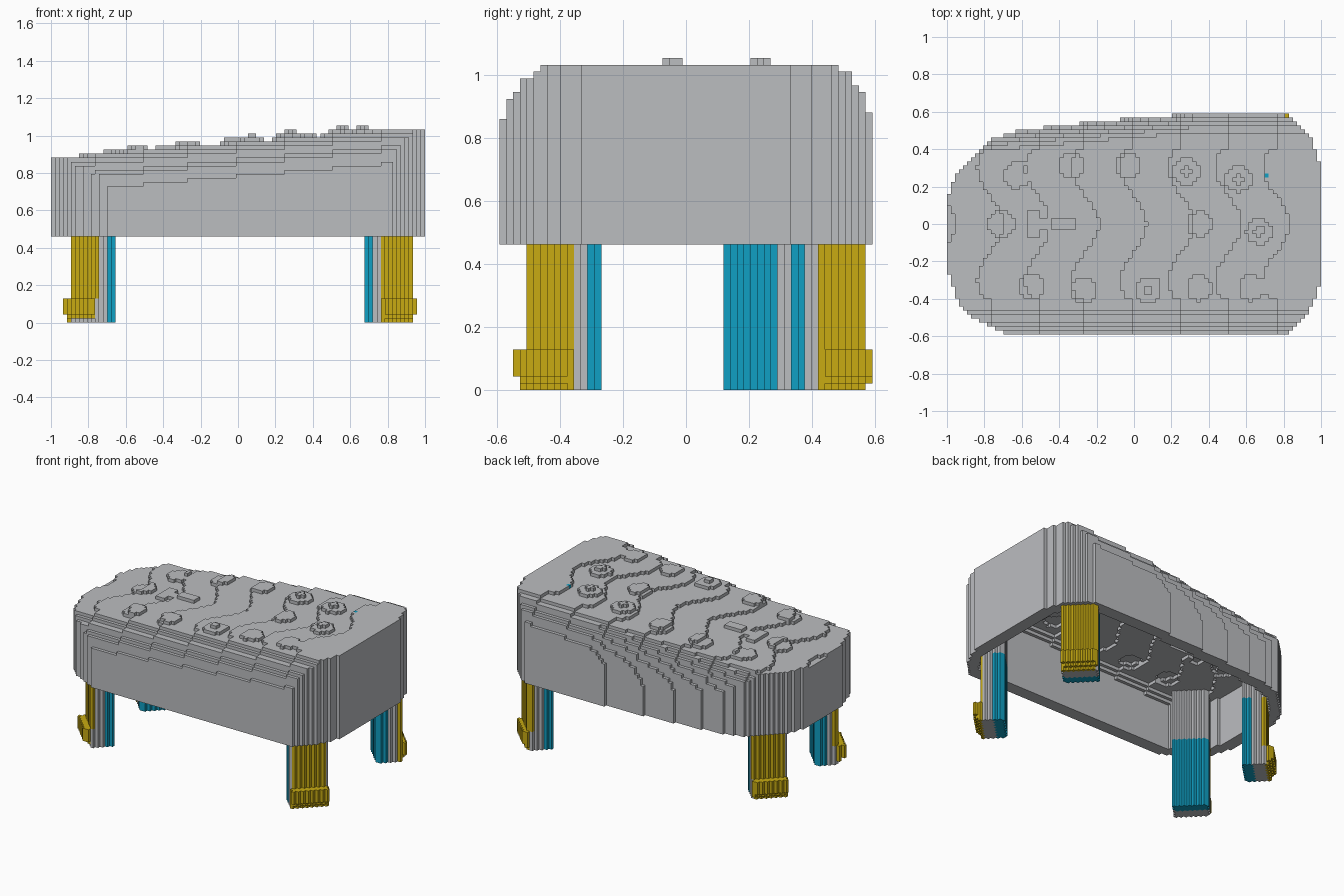
import bpy
import bmesh
import math

cube = bpy.data.objects.get("Cube")
if cube:
    bpy.data.objects.remove(cube, do_unlink=True)

NX, NY = 93, 55
V = 2 / NX                 # block size
RIM = 0.462                # underside of the body


def material(name, rgb):
    m = bpy.data.materials.new(name)
    m.use_nodes = True
    m.diffuse_color = (*rgb, 1)
    m.node_tree.nodes["Principled BSDF"].inputs["Base Color"].default_value = (*rgb, 1)
    return m


GREY, YELLOW, CYAN = range(3)
MATERIALS = [material("light grey", (0.50, 0.51, 0.53)),
             material("mustard yellow", (0.58, 0.41, 0.006)),
             material("bright cyan", (0.005, 0.35, 0.55))]


def px(i):
    return (i + 0.5 - NX / 2) * V


def py(j):
    return (j + 0.5 - NY / 2) * V


# Mesh the exposed sides of a set of blocks {(i, j, k): colour}
def block_object(name, cells, floor=0.0):
    bm = bmesh.new()
    verts = {}

    def vert(c):
        if c not in verts:
            verts[c] = bm.verts.new(((c[0] - NX / 2) * V, (c[1] - NY / 2) * V,
                                     max(c[2] * V, floor)))
        return verts[c]

    for cell, colour in cells.items():
        for axis in range(3):
            a, b = (axis + 1) % 3, (axis + 2) % 3
            for side in (0, 1):
                near = list(cell)
                near[axis] += 2 * side - 1
                if tuple(near) in cells:
                    continue
                loop = []
                for da, db in ((0, 0), (1, 0), (1, 1), (0, 1)):
                    c = list(cell)
                    c[axis] += side
                    c[a] += da
                    c[b] += db
                    loop.append(vert(tuple(c)))
                face = bm.faces.new(loop if side else loop[::-1])
                face.material_index = colour
    mesh = bpy.data.meshes.new(name)
    bm.to_mesh(mesh)
    bm.free()
    for m in MATERIALS:
        mesh.materials.append(m)
    obj = bpy.data.objects.new(name, mesh)
    bpy.context.collection.objects.link(obj)
    return obj


def interpolate(points, x):
    for (x0, y0), (x1, y1) in zip(points, points[1:]):
        if x0 <= x <= x1:
            return y0 + (y1 - y0) * (x - x0) / (x1 - x0)
    return None


# Plan outline: front and back edges along x
FRONT = [(-1, -0.22), (-0.95, -0.40), (-0.88, -0.49), (-0.68, -0.595),
         (0.82, -0.595), (0.92, -0.50), (0.97, -0.40), (1, -0.29)]
BACK = [(-1, 0.12), (-0.96, 0.26), (-0.88, 0.34), (-0.75, 0.46), (-0.60, 0.505),
        (-0.12, 0.555), (0.40, 0.595), (0.80, 0.595), (0.94, 0.47), (0.98, 0.36), (1, 0.29)]


def inside(x, y):
    lo, hi = interpolate(FRONT, x), interpolate(BACK, x)
    return lo is not None and lo <= y <= hi


# Raised studs on the top: x, y, has a second step
STUDS = [(-0.63, 0.26, 0), (-0.33, 0.31, 0), (-0.03, 0.31, 0), (0.28, 0.28, 1),
         (0.56, 0.24, 1), (-0.71, 0, 0), (0.35, 0, 0), (0.67, -0.04, 1),
         (-0.55, -0.33, 0), (-0.27, -0.35, 0), (0.08, -0.35, 1),
         (0.35, -0.34, 0), (0.63, -0.34, 0)]


def rounding(d, width):
    u = min(1, max(0, 1 - d / width))
    return 0.28 * (1 - math.sqrt(1 - u * u))


# Height of the top in blocks: wavy terraces, rounded long edges, studs
def top_level(x, y):
    wave = 0.07 * math.cos(2 * math.pi * y / 0.6) if abs(y) < 0.4 else 0
    level = 48 - max(0, math.ceil((0.76 + wave - x) / 0.255))
    back_line = min(0.595, 0.565 + 0.09 * x)
    drop = max(rounding(y + 0.595, 0.19), rounding(back_line - y, 0.14))
    level -= round(drop / V)
    for sx, sy, stepped in STUDS:
        r = math.hypot(x - sx, y - sy)
        level += (r < 0.07) + (stepped and r < 0.026)
    stem = -0.56 < x < -0.32 and abs(y) < 0.035
    head = -0.565 < x < -0.515 and abs(y) < 0.08
    return level + (1 if stem or head else 0)


# Hollow body shell
body = {}
wall = 4 * V
for i in range(NX):
    for j in range(NY):
        x, y = px(i), py(j)
        if not inside(x, y):
            continue
        top = top_level(x, y)
        deep = all(inside(x + dx, y + dy) for dx, dy in
                   ((wall, 0), (-wall, 0), (0, wall), (0, -wall)))
        for k in range(top - 4 if deep else 21, top):
            body[i, j, k] = GREY
spot = (round((0.72 + 1) / V - 0.5), round(0.26 / V + NY / 2 - 0.5))
body[spot[0], spot[1], top_level(px(spot[0]), py(spot[1])) - 1] = CYAN
block_object("body_shell", body, RIM)


# Legs set diagonally: yellow outside, grey core, cyan inside, with a toe
def leg(name, cx, cy):
    sx, sy = math.copysign(1, cx), math.copysign(1, cy)
    cells = {}
    for i in range(-2, NX + 2):
        for j in range(-2, NY + 2):
            dx, dy = (px(i) - cx) * sx, (py(j) - cy) * sy
            out, across = (dx + dy) / math.sqrt(2), (dx - dy) / math.sqrt(2)
            if abs(across) > 0.108 or out < -0.075:
                continue
            for k in range(38):
                if k < 1:
                    reach = 0.075
                elif k < 2:
                    reach = 0.09
                else:
                    reach = 0.11 if k < 6 else 0.068
                if out > reach or (k > 21 and not inside(px(i), py(j))):
                    continue
                if k > 21:
                    colour = GREY
                elif out > (0.065 if k < 6 else 0.045):
                    colour = YELLOW
                else:
                    colour = CYAN if out < -0.01 else GREY
                cells[i, j, k] = colour
    block_object(name, cells)


leg("front_left_leg", 0.80, -0.39)
leg("front_right_leg", -0.78, -0.38)
leg("back_left_leg", 0.81, 0.45)
leg("back_right_leg", -0.78, 0.235)
